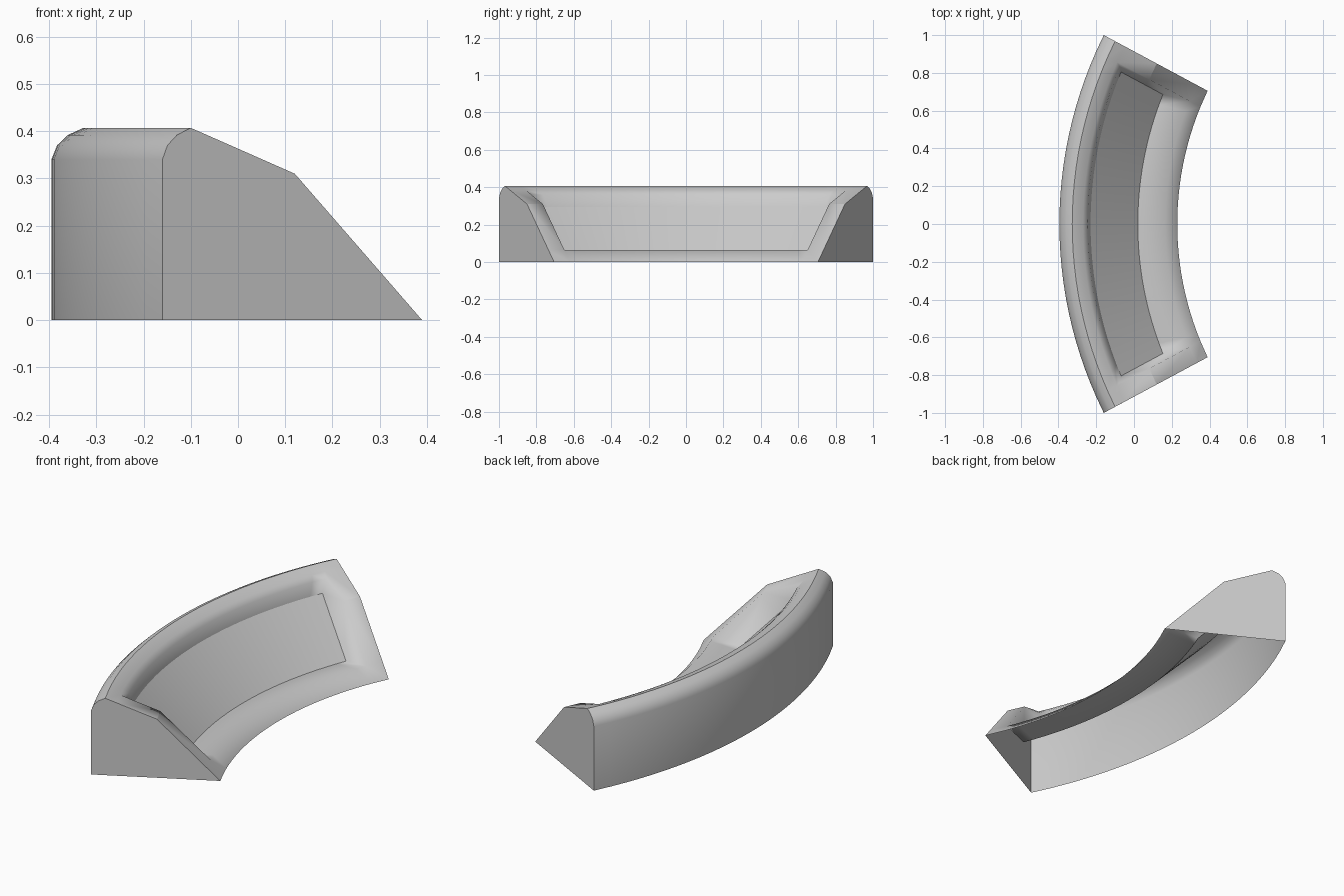
import bpy, bmesh, math

if "Cube" in bpy.data.objects:
    bpy.data.objects.remove(bpy.data.objects["Cube"])

N = 24             # segments along the arc
RIM, FLOOR = 0.09, 0.125   # distance of rim edge / panel edge from the end faces
bm = bmesh.new()


def place(w, z, v):
    """Bend profile point (w inward, z up) along the arc; v runs -1..1 between slanted ends."""
    ex, ey, mx = -0.16 + 0.881 * w, 1 - 0.4725 * w, -0.395 + w
    s = ex - mx
    r = (ey * ey + s * s) / (2 * s)
    a = math.asin(ey / r) * v
    return bm.verts.new((mx + r - r * math.cos(a), r * math.sin(a), z))


def row(w, z, d=RIM, ends=True, cols=N):
    m = 1 - d / (1 - 0.4725 * w)
    vs = [m * (2 * i / cols - 1) for i in range(cols + 1)]
    if ends:
        vs = [-1] + vs + [1]
    return [place(w, z, v) for v in vs]


def strip(a, b):
    for i in range(len(a) - 1):
        bm.faces.new((a[i], a[i + 1], b[i + 1], b[i]))


# Outer wall, rounded shoulder and back rim
back = [row(w, z) for w, z in [(0, 0), (0, .34), (.012, .37), (.035, .392), (.068, .407), (.125, .385)]]
for a, b in zip(back, back[1:]):
    strip(a, b)
lip = back[-1]

# Front rim
front, toe = row(.56, .065), row(.624, 0)
strip(front, toe)

# Sloped rims at both ends
bend = row(.318, .31, cols=1)
strip(lip[:2], bend[:2])
strip(bend[:2], front[:2])
strip(lip[-2:], bend[-2:])
strip(bend[-2:], front[-2:])

# Recessed panel with its lips
mid = row(.15, .36, .105, False)
top = row(.165, .295, FLOOR, False)
low = row(.415, .04, FLOOR, False)
for a, b in ((lip[1:-1], mid), (mid, top), (top, low), (low, front[1:-1])):
    strip(a, b)
for e, k in ((0, 1), (-1, -2)):
    bm.faces.new((lip[k], bend[k], mid[e]))
    bm.faces.new((bend[k], top[e], mid[e]))
    bm.faces.new((bend[k], front[k], low[e], top[e]))

# Flat end walls (underside is open)
caps = [bm.faces.new([r[e] for r in back] + [bend[e], front[e], toe[e]]) for e in (0, -1)]

# Consistent outward normals
bmesh.ops.recalc_face_normals(bm, faces=bm.faces[:])
bm.normal_update()
wall = next(f for f in bm.faces if set(back[0][10:12]) <= set(f.verts))
if wall.normal.x > 0:
    bmesh.ops.reverse_faces(bm, faces=bm.faces[:])

# Smooth shading with creases on the crest, panel outline and ends
for f in bm.faces:
    f.smooth = True
creases = [back[4], top, low, [top[0], low[0]], [top[-1], low[-1]],
           bend[:2], bend[-2:]]
for line in creases:
    for a, b in zip(line, line[1:]):
        e = bm.edges.get((a, b))
        if e:
            e.smooth = False
for f in caps:
    for e in f.edges:
        e.smooth = False

mesh = bpy.data.meshes.new("curved_recessed_block")
bm.to_mesh(mesh)
bm.free()
obj = bpy.data.objects.new("curved_recessed_block", mesh)
bpy.context.collection.objects.link(obj)
